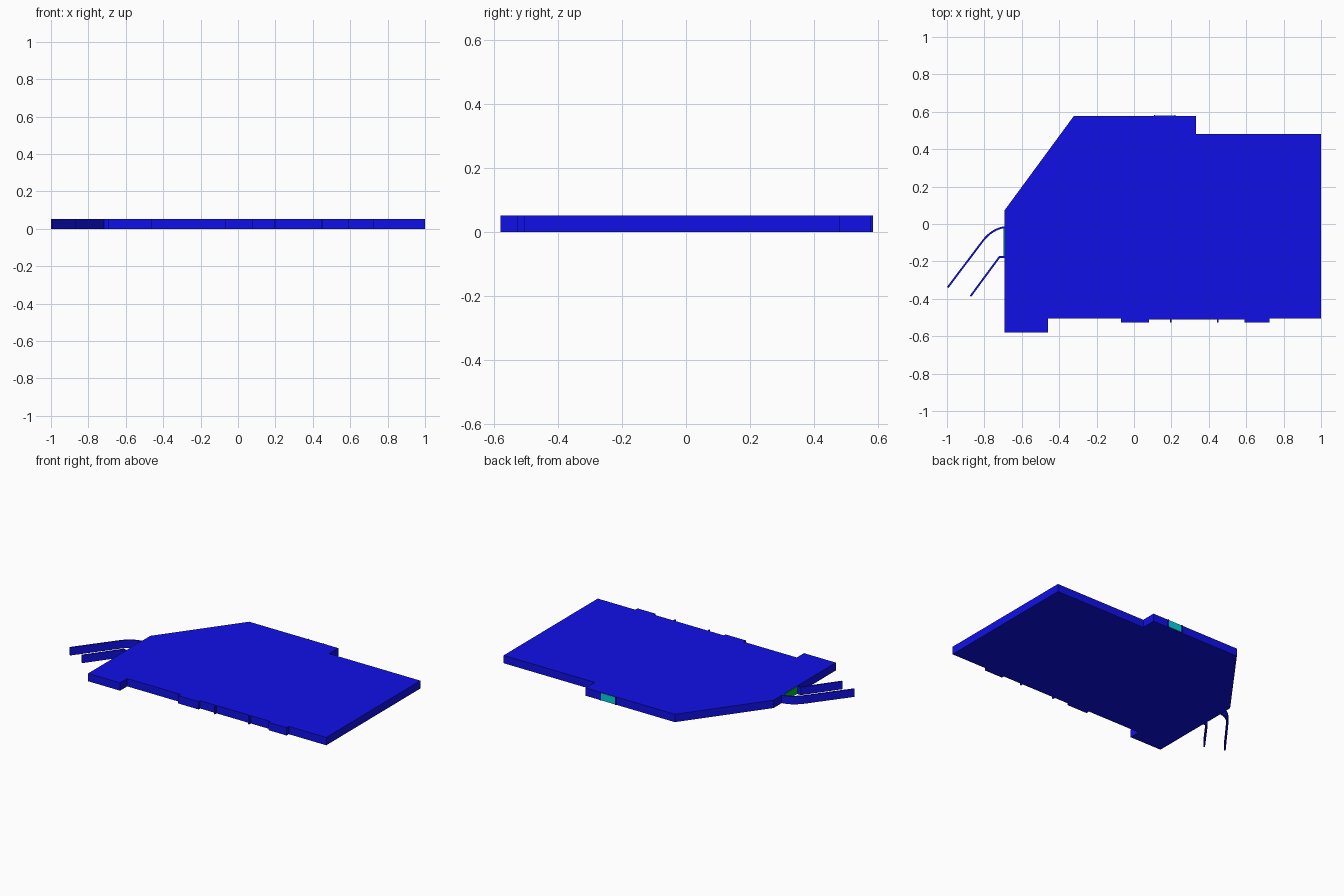
import bpy, bmesh, math
from mathutils import Vector

if "Cube" in bpy.data.objects:
    bpy.data.objects.remove(bpy.data.objects["Cube"])

H = 0.052


def material(name, rgb):
    m = bpy.data.materials.new(name)
    m.diffuse_color = (*rgb, 1)
    m.use_nodes = True
    m.node_tree.nodes["Principled BSDF"].inputs["Base Color"].default_value = m.diffuse_color
    return m


BLUE = material("blue", (0.005, 0.005, 0.8))
CYAN = material("cyan", (0.0, 0.65, 0.7))
GREEN = material("green", (0.0, 0.5, 0.02))


def prism(name, pts, mat, z0=0.0, z1=H):
    bm = bmesh.new()
    face = bm.faces.new([bm.verts.new((x, y, z0)) for x, y in pts])
    top = bmesh.ops.extrude_face_region(bm, geom=[face])["geom"]
    bmesh.ops.translate(bm, vec=(0, 0, z1 - z0),
                        verts=[v for v in top if isinstance(v, bmesh.types.BMVert)])
    bmesh.ops.recalc_face_normals(bm, faces=bm.faces)
    me = bpy.data.meshes.new(name)
    bm.to_mesh(me)
    bm.free()
    me.materials.append(mat)
    ob = bpy.data.objects.new(name, me)
    bpy.context.collection.objects.link(ob)
    return ob


def box(name, x0, x1, y0, y1, mat, z0=0.0, z1=H):
    return prism(name, [(x0, y0), (x1, y0), (x1, y1), (x0, y1)], mat, z0, z1)


def thin_wall(name, path, t=0.010):
    # offset the path to both sides with mitred corners
    p = [Vector(q) for q in path]
    left, right = [], []
    for i, q in enumerate(p):
        a = (q - p[i - 1]).normalized() if i else (p[1] - q).normalized()
        b = (p[i + 1] - q).normalized() if i < len(p) - 1 else a
        d = (a + b).normalized()
        n = Vector((-d.y, d.x)) * (t / 2 / max(d.dot(a), 0.5))
        left.append(q + n)
        right.append(q - n)
    return prism(name, left + right[::-1], BLUE)


# main building slab
prism("building_slab", [(-0.693, -0.579), (-0.459, -0.579), (-0.459, -0.504),
                        (1, -0.504), (1, 0.481), (0.331, 0.481), (0.331, 0.577),
                        (-0.322, 0.577), (-0.693, 0.072)], BLUE)

# front bays, the strip between them, and its posts
box("front_bay_left", -0.07, 0.08, -0.527, -0.503, BLUE)
box("front_bay_right", 0.592, 0.725, -0.527, -0.503, BLUE)
box("front_strip", 0.08, 0.592, -0.510, -0.503, BLUE)
for x in (0.196, 0.448):
    box("front_post", x - 0.004, x + 0.004, -0.527, -0.509, BLUE)

# back window with side posts
box("back_window", 0.112, 0.220, 0.576, 0.580, CYAN, 0.003, H - 0.002)
for x in (0.110, 0.219):
    box("back_post", x - 0.003, x + 0.003, 0.576, 0.583, BLUE)

# green door on the left side
box("side_door", -0.697, -0.692, -0.172, -0.022, GREEN, 0.002, H - 0.002)

# entrance passage walls: quadratic bend followed by a straight run
A, B, C = Vector((-0.690, -0.017)), Vector((-0.755, -0.025)), Vector((-0.805, -0.086))
bend = [A * (1 - t) ** 2 + B * 2 * t * (1 - t) + C * t * t for t in (i / 8 for i in range(9))]
thin_wall("passage_wall_outer", bend + [Vector((-0.996, -0.339))])
thin_wall("passage_wall_inner", [(-0.690, -0.176), (-0.719, -0.176), (-0.874, -0.386)])
